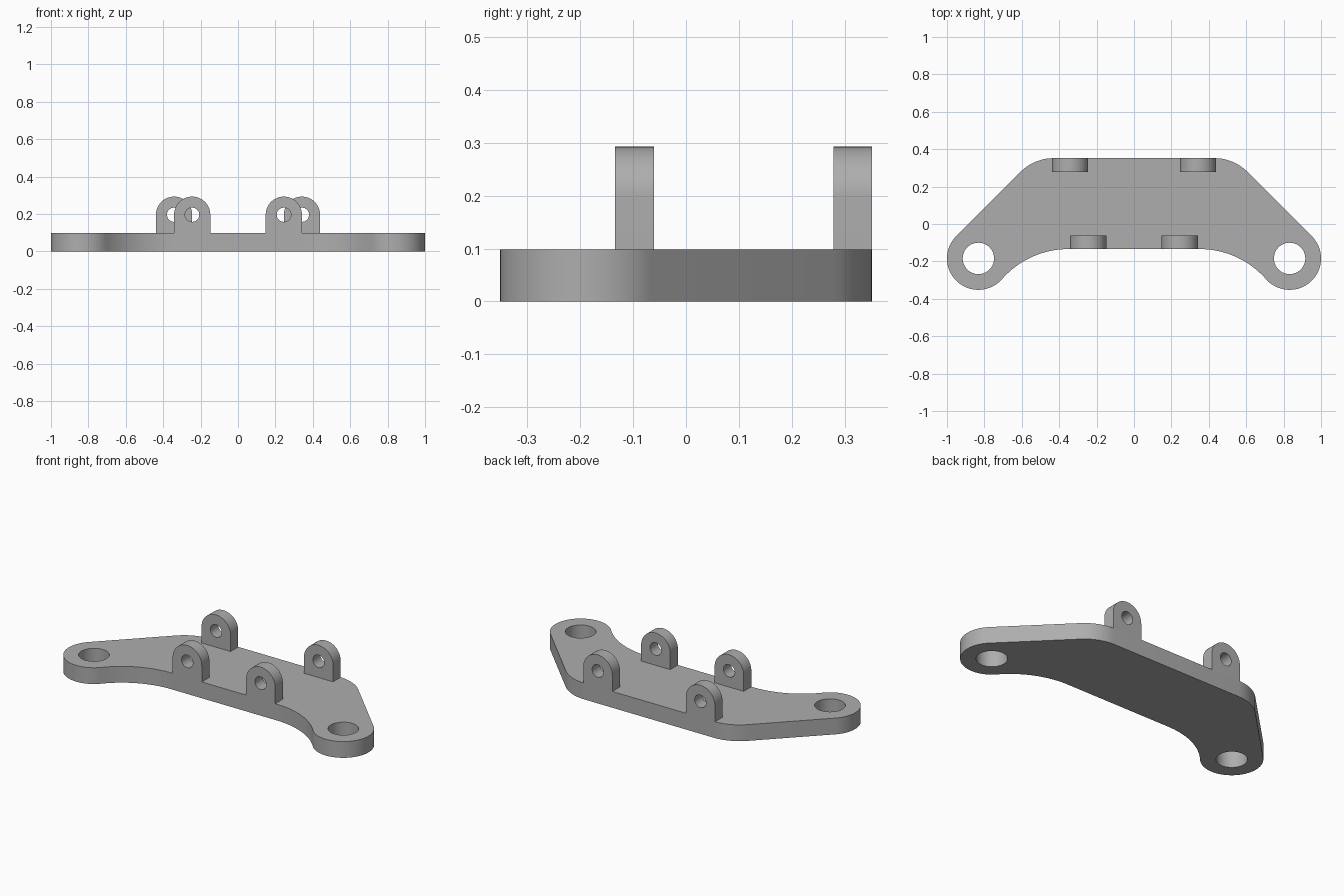
import bpy
import bmesh
from math import pi, cos, sin, tan, atan2, radians
from mathutils import Matrix

cube = bpy.data.objects.get("Cube")
if cube:
    bpy.data.objects.remove(cube, do_unlink=True)

grey = bpy.data.materials.new("plain grey")
grey.use_nodes = True
COLOUR = (0.42, 0.42, 0.42, 1)
grey.diffuse_color = COLOUR
grey.node_tree.nodes["Principled BSDF"].inputs["Base Color"].default_value = COLOUR


def arc(cx, cy, r, start, end, steps):
    """Points along an arc, angles in radians."""
    angles = [start + (end - start) * i / steps for i in range(steps + 1)]
    return [(cx + r * cos(a), cy + r * sin(a)) for a in angles]


def circle(cx, cy, r, steps=40):
    return arc(cx, cy, r, 0, 2 * pi, steps)[:-1]


def extruded(name, loops, depth, matrix):
    """Solid from an outline with holes, extruded along local z."""
    bm = bmesh.new()
    edges = []
    for loop in loops:
        verts = [bm.verts.new((x, y, 0)) for x, y in loop]
        edges += [bm.edges.new((v, verts[i - 1])) for i, v in enumerate(verts)]
    bmesh.ops.triangle_fill(bm, edges=edges, use_beauty=True)
    result = bmesh.ops.extrude_face_region(bm, geom=bm.faces[:], use_keep_orig=True)
    top = [g for g in result["geom"] if isinstance(g, bmesh.types.BMVert)]
    bmesh.ops.translate(bm, verts=top, vec=(0, 0, depth))
    bmesh.ops.recalc_face_normals(bm, faces=bm.faces[:])
    bm.transform(matrix)
    mesh = bpy.data.meshes.new(name)
    bm.to_mesh(mesh)
    bm.free()
    mesh.materials.append(grey)
    obj = bpy.data.objects.new(name, mesh)
    bpy.context.collection.objects.link(obj)
    bpy.ops.object.select_all(action="DESELECT")
    obj.select_set(True)
    bpy.context.view_layer.objects.active = obj
    bpy.ops.object.shade_smooth_by_angle(angle=radians(30))


THICK = 0.098
FRONT, BACK = -0.134, 0.352

# Base plate: right half outline, from front middle round to back middle
boss_x, boss_y, boss_r = 0.832, -0.184, 0.168
scoop_x, flat_gap = 0.35, boss_y - FRONT
run = boss_x - scoop_x
# Radius of the scoop touching both the straight front edge and the round end
scoop_r = (run**2 + flat_gap**2 - boss_r**2) / (2 * (boss_r - flat_gap))
scoop_y = FRONT - scoop_r
meet = atan2(boss_y - scoop_y, boss_x - scoop_x)

corner_r = 0.25
slope = boss_x + boss_y + boss_r * 2**0.5       # x + y along the slanted side
corner_x = slope - BACK - corner_r * tan(pi / 8)

half = arc(scoop_x, scoop_y, scoop_r, pi / 2, meet, 20)
half += arc(boss_x, boss_y, boss_r, meet - pi, pi / 4, 40)[1:]
half += arc(corner_x, BACK - corner_r, corner_r, pi / 4, pi / 2, 10)
outline = half + [(-x, y) for x, y in reversed(half)]
holes = [circle(side * boss_x, boss_y, 0.084) for side in (-1, 1)]
extruded("base_plate", [outline] + holes, THICK, Matrix())

# Upright lugs with round tops and pin holes
lug_r, pin_z, lug_depth = 0.097, 0.196, 0.073
lug = [(-lug_r, THICK), (lug_r, THICK)] + arc(0, pin_z, lug_r, 0, pi, 28)
upright = Matrix.Rotation(pi / 2, 4, "X")
for row, x, y in (("front", 0.245, FRONT), ("back", 0.342, BACK - lug_depth)):
    for side, sign in (("left", 1), ("right", -1)):
        place = Matrix.Translation((sign * x, y + lug_depth, 0)) @ upright
        extruded(f"{row}_{side}_lug", [lug, circle(0, pin_z, 0.038, 28)], lug_depth, place)
